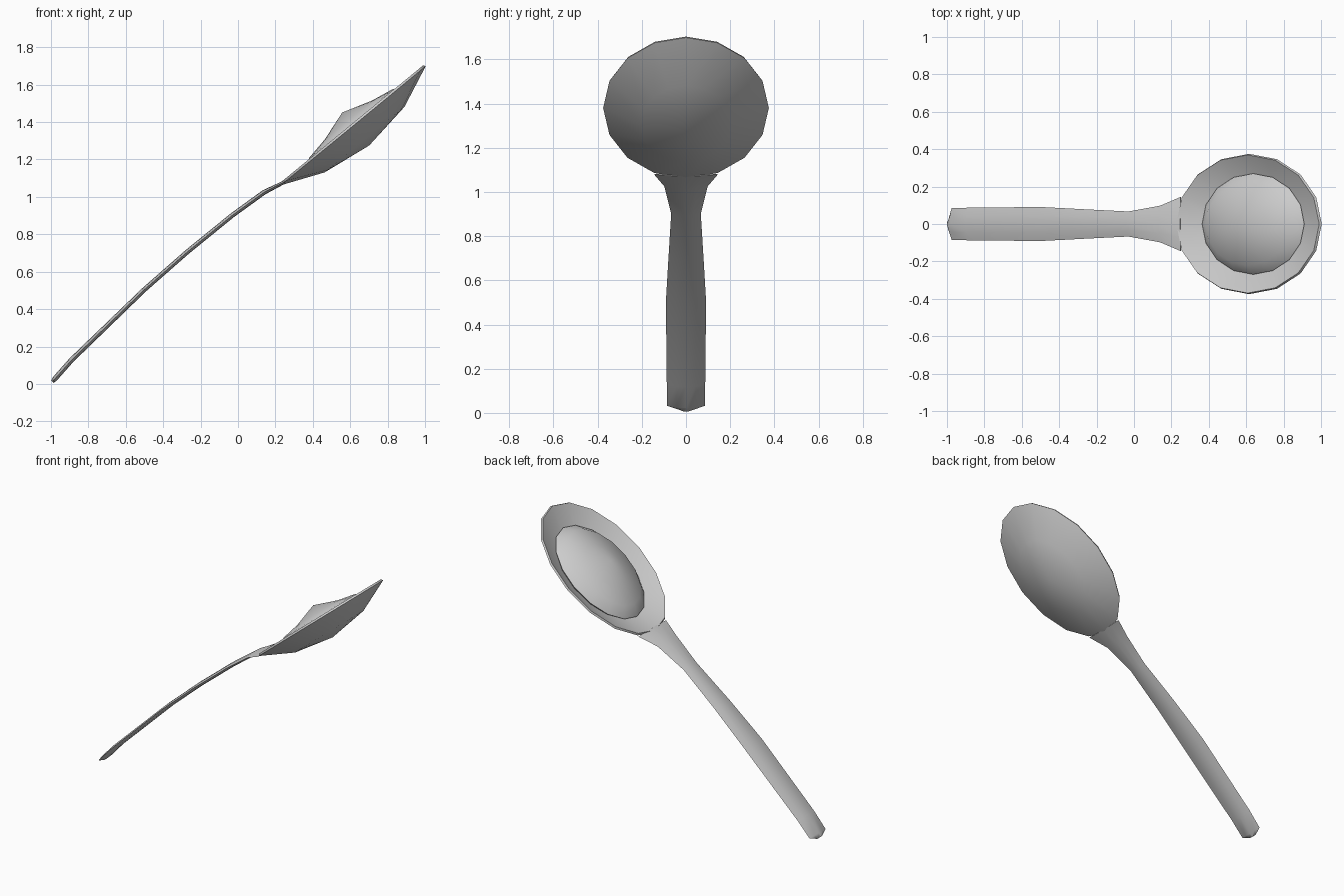
import bpy, bmesh, math
from mathutils import Vector

if "Cube" in bpy.data.objects:
    bpy.data.objects.remove(bpy.data.objects["Cube"])

TILT = math.radians(39.4)
T = Vector((math.cos(TILT), 0, math.sin(TILT)))    # along the bowl
N = Vector((-math.sin(TILT), 0, math.cos(TILT)))   # out of the bowl
CENTRE = Vector((0.612, 0, 1.385))


def finish(bm, name, angle):
    bmesh.ops.recalc_face_normals(bm, faces=bm.faces)
    mesh = bpy.data.meshes.new(name)
    bm.to_mesh(mesh)
    bm.free()
    ob = bpy.data.objects.new(name, mesh)
    bpy.context.collection.objects.link(ob)
    bpy.ops.object.select_all(action='DESELECT')
    ob.select_set(True)
    bpy.context.view_layer.objects.active = ob
    bpy.ops.object.shade_smooth_by_angle(angle=math.radians(angle))


def bridge(bm, a, b):
    k = len(a)
    for i in range(k):
        j = (i + 1) % k
        bm.faces.new((a[i], a[j], b[j], b[i]))


def oval_part(name, profile, rt, ry, angle, sides=16):
    """Lathe a (radius fraction, height) profile into a tilted oval, poles at both ends."""
    bm = bmesh.new()
    first = bm.verts.new(CENTRE + N * profile[0][1])
    last = bm.verts.new(CENTRE + N * profile[-1][1])
    rings = []
    for r, h in profile[1:-1]:
        ring = []
        for i in range(sides):
            a = math.tau * i / sides
            p = CENTRE + T * (rt * r * math.cos(a)) + N * h
            p.y = ry * r * math.sin(a)
            ring.append(bm.verts.new(p))
        rings.append(ring)
    for a, b in zip(rings, rings[1:]):
        bridge(bm, a, b)
    for pole, ring in ((first, rings[0]), (last, rings[-1])):
        for i in range(sides):
            bm.faces.new((pole, ring[i], ring[(i + 1) % sides]))
    finish(bm, name, angle)


# bowl: outer shell, rim, inner shell
oval_part("bowl", [(0, -0.142), (0.55, -0.102), (1, -0.006), (0.985, 0.006),
                   (0.55, -0.084), (0, -0.125)], 0.502, 0.375, 50)

# mound of contents resting in the bowl
oval_part("contents", [(0, 0.086), (0.46, 0.034), (0.82, 0.011), (1, -0.04),
                       (0.95, -0.062), (0, -0.115)], 0.354, 0.27, 60)

# handle: lens-shaped sections along a gently curved path (x, z, half width, half thickness)
path = [(-0.992, 0.012, 0.025, 0.010), (-0.975, 0.032, 0.085, 0.014),
        (-0.89, 0.128, 0.087, 0.014), (-0.5, 0.505, 0.091, 0.013),
        (-0.27, 0.707, 0.079, 0.013), (-0.03, 0.902, 0.067, 0.013),
        (0.14, 1.025, 0.098, 0.013), (0.25, 1.080, 0.145, 0.009)]
section = [(1, 0), (0.5, 0.8), (0, 1), (-0.5, 0.8), (-1, 0), (-0.5, -0.8), (0, -1), (0.5, -0.8)]
bm = bmesh.new()
rows = []
for i, (x, z, w, h) in enumerate(path):
    p, q = path[max(i - 1, 0)], path[min(i + 1, len(path) - 1)]
    d = Vector((q[0] - p[0], 0, q[1] - p[1])).normalized()
    up = Vector((-d.z, 0, d.x))
    rows.append([bm.verts.new(Vector((x, w * u, z)) + up * (h * v)) for u, v in section])
for a, b in zip(rows, rows[1:]):
    bridge(bm, a, b)
bm.faces.new(rows[0])
bm.faces.new(rows[-1])
finish(bm, "handle", 60)
